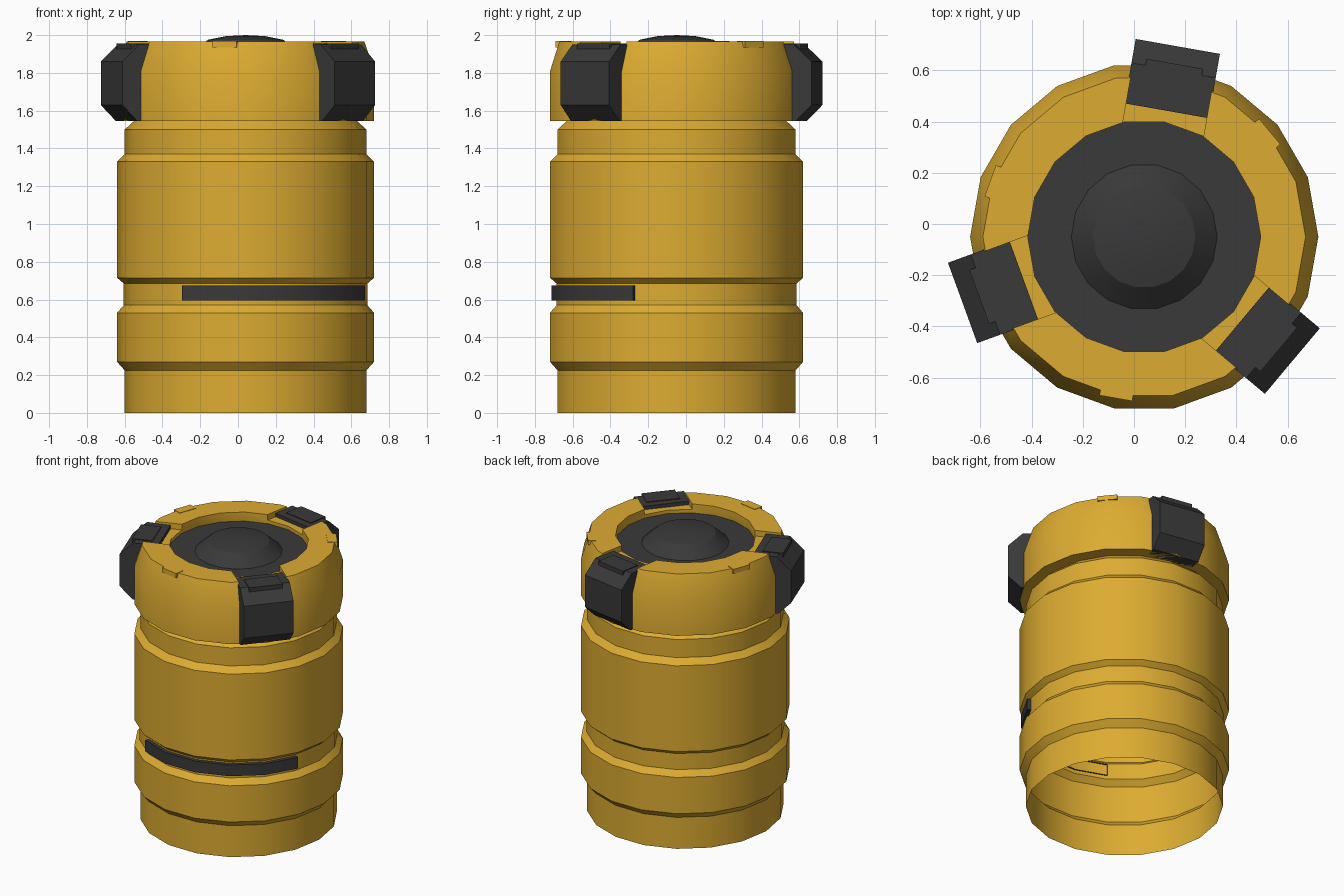
import bpy, bmesh, math
from mathutils import Matrix, Vector

if "Cube" in bpy.data.objects:
    bpy.data.objects.remove(bpy.data.objects["Cube"])

CX, CY, N = 0.04, -0.05, 18      # body axis and number of sides


def material(name, col):
    m = bpy.data.materials.new(name)
    m.diffuse_color = (*col, 1)
    m.use_nodes = True
    m.node_tree.nodes["Principled BSDF"].inputs["Base Color"].default_value = m.diffuse_color
    return m


YELLOW = material("yellow_paint", (0.72, 0.41, 0.031))
DARK = material("dark_plastic", (0.041, 0.041, 0.041))


def finish(bm, name, mat, normals=True):
    if normals:
        bmesh.ops.recalc_face_normals(bm, faces=bm.faces)
    me = bpy.data.meshes.new(name)
    bm.to_mesh(me)
    bm.free()
    me.materials.append(mat)
    ob = bpy.data.objects.new(name, me)
    bpy.context.collection.objects.link(ob)
    return ob


def smooth(ob):
    bpy.ops.object.select_all(action='DESELECT')
    ob.select_set(True)
    bpy.context.view_layer.objects.active = ob
    bpy.ops.object.shade_smooth_by_angle(angle=math.radians(30))


def lathe(name, profile, mat, closed=False):
    """Revolve (radius, z) points, listed bottom-outside first, about the axis."""
    bm = bmesh.new()
    rings = []
    for r, z in profile:
        if r == 0:
            rings.append([bm.verts.new((CX, CY, z))] * N)
        else:
            rings.append([bm.verts.new((CX + r * math.cos(2 * math.pi * i / N),
                                        CY + r * math.sin(2 * math.pi * i / N), z))
                          for i in range(N)])
    pairs = list(zip(rings, rings[1:]))
    if closed:
        pairs.append((rings[-1], rings[0]))
    for a, b in pairs:
        for i in range(N):
            j = (i + 1) % N
            quad = [a[i], a[j], b[j], b[i]]
            bm.faces.new(list(dict.fromkeys(quad)))
    return finish(bm, name, mat, normals=False)


def radial_prism(name, angle, profile, half, mat):
    """Extrude an (r, z) outline sideways, placed at an angle round the axis."""
    bm = bmesh.new()
    sides = [[bm.verts.new((r, t, z)) for r, z in profile] for t in (-half, half)]
    n = len(profile)
    bm.faces.new(sides[0])
    bm.faces.new(sides[1])
    for i in range(n):
        j = (i + 1) % n
        bm.faces.new((sides[0][i], sides[0][j], sides[1][j], sides[1][i]))
    bm.transform(Matrix.Translation((CX, CY, 0)) @ Matrix.Rotation(math.radians(angle), 4, 'Z'))
    return finish(bm, name, mat)


def box(r0, r1, z0, z1):
    return [(r0, z0), (r1, z0), (r1, z1), (r0, z1)]


# Barrel wall with its grooves, open underneath
body = lathe("barrel_body", [
    (0.64, 0), (0.64, 0.225), (0.68, 0.27), (0.68, 0.53), (0.645, 0.57),
    (0.645, 0.685), (0.68, 0.715), (0.68, 1.33), (0.64, 1.37), (0.64, 1.50),
    (0.585, 1.55)], YELLOW)
smooth(body)

# Lid ring, notched where the clips hook over it
lid = lathe("lid_ring", [
    (0.57, 1.545), (0.68, 1.545), (0.68, 1.81), (0.63, 1.965),
    (0.455, 1.965), (0.455, 1.87)], YELLOW, closed=True)
CLIPS = (80, 200, 320)
cutters = []
for a in CLIPS:
    c = radial_prism("notch_cutter", a, box(0.40, 0.80, 1.925, 2.1), 0.16, YELLOW)
    c.hide_render = True
    cutters.append(c)
    mod = lid.modifiers.new("notch", 'BOOLEAN')
    mod.operation, mod.object, mod.solver = 'DIFFERENCE', c, 'EXACT'
bpy.context.view_layer.update()
dg = bpy.context.evaluated_depsgraph_get()
cut_mesh = bpy.data.meshes.new_from_object(lid.evaluated_get(dg))
lid.modifiers.clear()
lid.data = cut_mesh
for c in cutters:
    bpy.data.objects.remove(c)
smooth(lid)

# Recessed dark cap with shallow dome
cap = lathe("lid_cap", [
    (0.458, 1.90), (0.285, 1.90), (0.2, 1.975), (0.1, 1.995), (0, 2.0)], DARK)
smooth(cap)

# Clips with a raised pad on top
for a in CLIPS:
    radial_prism("lid_clip", a, [
        (0.50, 1.545), (0.67, 1.545), (0.755, 1.63), (0.755, 1.86),
        (0.66, 1.95), (0.50, 1.95)], 0.167, DARK)
    radial_prism("clip_pad", a, box(0.55, 0.686, 1.90, 1.955), 0.112, DARK)

# Small tabs on the lid's upper edge
for a in (40, 160, 260):
    radial_prism("lid_tab", a, box(0.575, 0.64, 1.935, 1.968), 0.065, YELLOW)

# Dark strip lying in the lower groove, facing front right
bm = bmesh.new()
cols = []
for k in range(6):
    t = math.radians(240 + 20 * k)
    cols.append([bm.verts.new((CX + r * math.cos(t), CY + r * math.sin(t), z))
                 for r, z in box(0.635, 0.672, 0.595, 0.675)])
for a, b in zip(cols, cols[1:]):
    for i in range(3):
        bm.faces.new((a[i], b[i], b[i + 1], a[i + 1]))
bm.faces.new(cols[0])
bm.faces.new(cols[-1])
smooth(finish(bm, "groove_strip", DARK))
